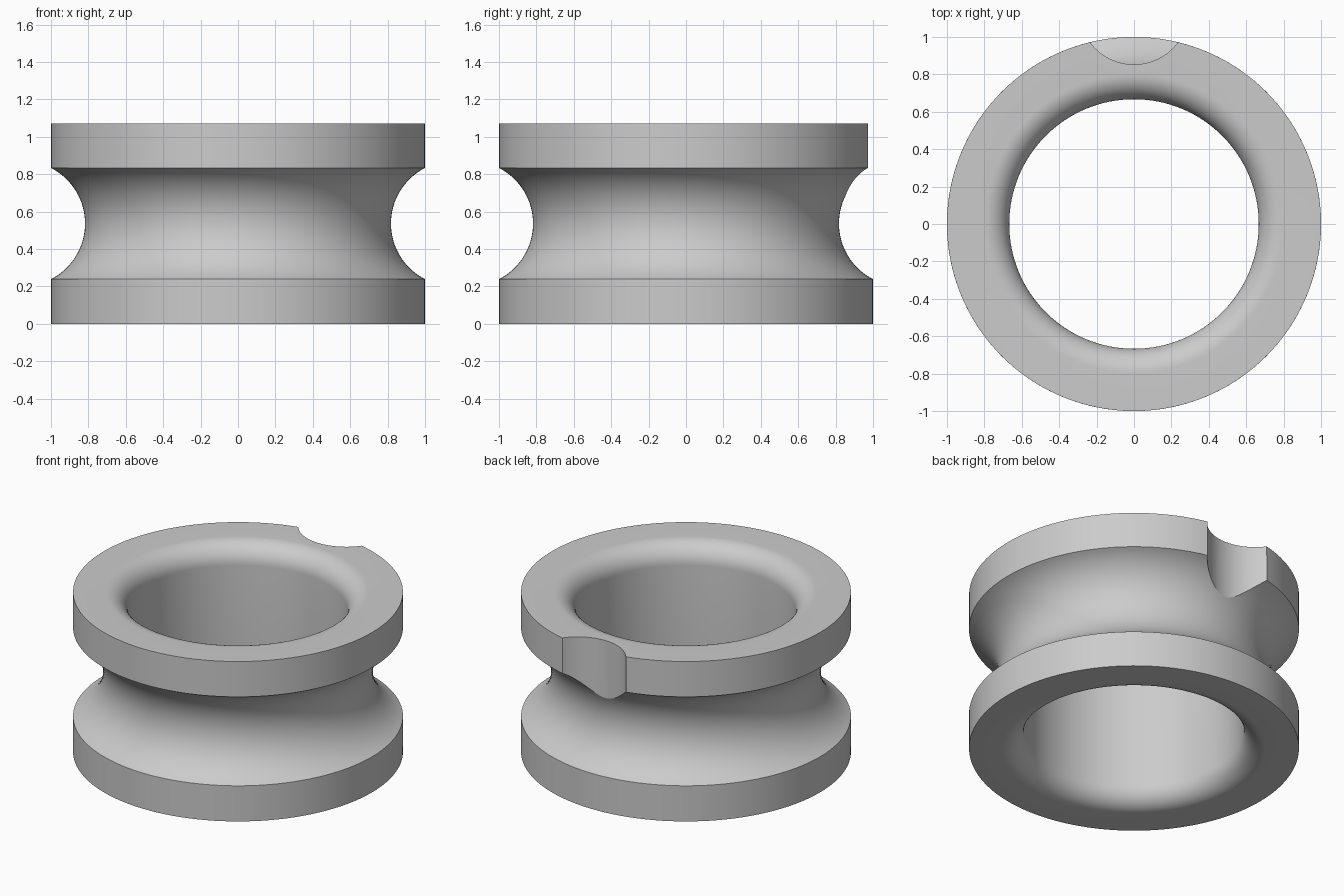
import bpy
import bmesh
from math import sin, cos, pi, radians, asin

old = bpy.data.objects.get("Cube")
if old:
    bpy.data.objects.remove(old, do_unlink=True)

HEIGHT, MID = 1.07, 0.536
OUTER, BORE, FILLET = 1.0, 0.667, 0.133
SEGMENTS = 160

grey = bpy.data.materials.new("plain grey")
grey.use_nodes = True
grey.diffuse_color = (0.6, 0.6, 0.6, 1)
grey.node_tree.nodes["Principled BSDF"].inputs["Base Color"].default_value = (0.6, 0.6, 0.6, 1)


def arc(cx, cz, r, start, end, steps):
    """Points along an arc, angles in degrees."""
    angles = [radians(start + (end - start) * i / steps) for i in range(steps + 1)]
    return [(cx + r * cos(a), cz + r * sin(a)) for a in angles]


# Ring cross-section: outer bands, round groove, filleted bore
groove_r, groove_x = 0.334, 1.152
half = 180 - 180 / pi * asin(0.2975 / groove_r)
profile = [(OUTER, 0)]
profile += arc(groove_x, MID, groove_r, 360 - half, half, 32)
profile += [(OUTER, HEIGHT)]
profile += arc(BORE + FILLET, HEIGHT - FILLET, FILLET, 90, 180, 14)
profile += arc(BORE + FILLET, FILLET, FILLET, 180, 270, 14)

# Revolve the closed cross-section
bm = bmesh.new()
rings = []
for i in range(SEGMENTS):
    a = 2 * pi * i / SEGMENTS
    rings.append([bm.verts.new((r * cos(a), r * sin(a), z)) for r, z in profile])
for i in range(SEGMENTS):
    here, there = rings[i], rings[(i + 1) % SEGMENTS]
    for j in range(len(profile)):
        k = (j + 1) % len(profile)
        bm.faces.new((here[j], there[j], there[k], here[k]))
bmesh.ops.recalc_face_normals(bm, faces=bm.faces)
mesh = bpy.data.meshes.new("grooved_ring")
bm.to_mesh(mesh)
bm.free()
ring = bpy.data.objects.new("grooved_ring", mesh)
bpy.context.collection.objects.link(ring)
mesh.materials.append(grey)

# Round notch through the upper band at the back
bpy.ops.mesh.primitive_cylinder_add(vertices=96, radius=0.292, depth=0.8,
                                    location=(0, 1.145, MID + 0.4))
cutter = bpy.context.object
cutter.name = "notch_cutter"
cutter.data.materials.append(grey)
cutter.hide_render = True

bpy.ops.object.select_all(action='DESELECT')
ring.select_set(True)
bpy.context.view_layer.objects.active = ring
cut = ring.modifiers.new("notch", 'BOOLEAN')
cut.operation = 'DIFFERENCE'
cut.solver = 'EXACT'
cut.object = cutter
bpy.ops.object.modifier_apply(modifier=cut.name)
bpy.data.objects.remove(cutter, do_unlink=True)
bpy.ops.object.shade_smooth_by_angle(angle=radians(25))
